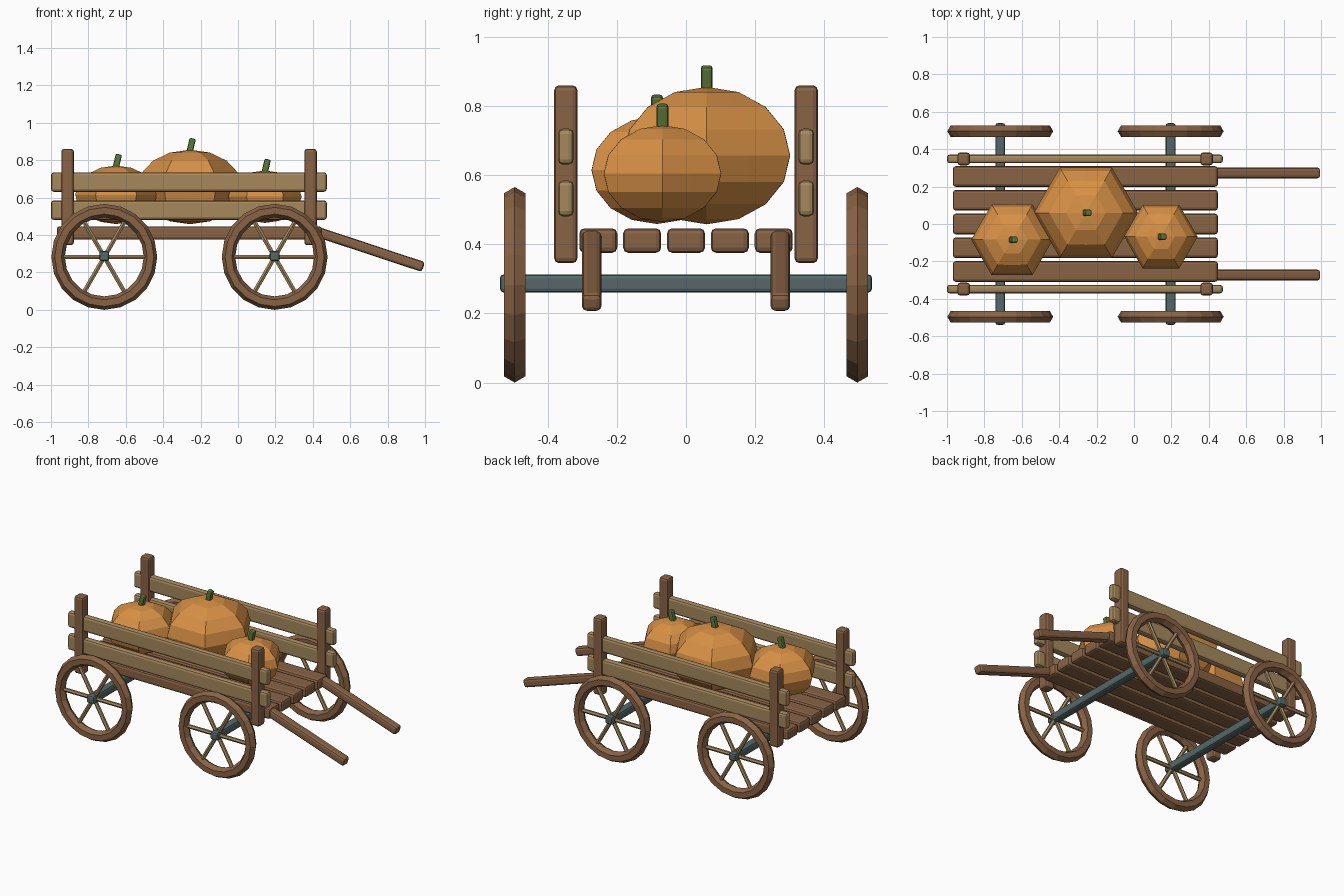
import bpy, bmesh
from math import pi, sin, cos, radians
from mathutils import Matrix, Vector

if "Cube" in bpy.data.objects:
    bpy.data.objects.remove(bpy.data.objects["Cube"])


def material(name, rgb):
    m = bpy.data.materials.new(name)
    m.diffuse_color = (*rgb, 1)
    m.use_nodes = True
    m.node_tree.nodes["Principled BSDF"].inputs["Base Color"].default_value = m.diffuse_color
    return m


WOOD = material("dark_wood", (0.25, 0.125, 0.06))
PALE = material("pale_wood", (0.38, 0.25, 0.11))
IRON = material("iron", (0.09, 0.14, 0.14))
ORANGE = material("orange_skin", (0.68, 0.28, 0.06))
GREEN = material("green_stem", (0.11, 0.19, 0.045))


def finish(bm, name, mat, matrix=Matrix()):
    bmesh.ops.recalc_face_normals(bm, faces=bm.faces)
    me = bpy.data.meshes.new(name)
    bm.to_mesh(me)
    bm.free()
    me.materials.append(mat)
    ob = bpy.data.objects.new(name, me)
    ob.matrix_world = matrix
    bpy.context.collection.objects.link(ob)
    return ob


def beam(name, mat, size, loc, tilt=0, bevel=0.015):
    """Box with softened edges, optionally tilted about y."""
    bm = bmesh.new()
    bmesh.ops.create_cube(bm, size=1, matrix=Matrix.Diagonal((*size, 1)))
    ob = finish(bm, name, mat, Matrix.Translation(loc) @ Matrix.Rotation(tilt, 4, 'Y'))
    mod = ob.modifiers.new("soft_edges", 'BEVEL')
    mod.width = bevel
    mod.segments = 2
    return ob


def rod(name, mat, radius, length, matrix, sides=6):
    bm = bmesh.new()
    bmesh.ops.create_cone(bm, cap_ends=True, segments=sides, radius1=radius,
                          radius2=radius, depth=length)
    return finish(bm, name, mat, matrix)


def ring(name, mat, major, minor, loc, n=20, k=6):
    """Faceted torus standing in the xz plane."""
    bm = bmesh.new()
    grid = []
    for i in range(n):
        a = 2 * pi * i / n
        row = []
        for j in range(k):
            b = 2 * pi * j / k
            r = major + minor * cos(b)
            row.append(bm.verts.new((r * cos(a), minor * sin(b), r * sin(a))))
        grid.append(row)
    for i in range(n):
        p, q = grid[i], grid[(i + 1) % n]
        for j in range(k):
            bm.faces.new((p[j], q[j], q[(j + 1) % k], p[(j + 1) % k]))
    return finish(bm, name, mat, Matrix.Translation(loc))


def pumpkin(name, x, y, z, radius):
    """Low-poly sphere, squashed, with six ridges; tilted stem on top."""
    bm = bmesh.new()
    bmesh.ops.create_uvsphere(bm, u_segments=12, v_segments=8, radius=1)
    for v in bm.verts:
        ang = Vector((v.co.x, v.co.y, 0))
        lobe = 1.0
        if ang.length > 1e-4:
            lobe = 1 + 0.07 * cos(6 * Vector((1, 0)).angle_signed(ang.to_2d()))
        v.co = Vector((v.co.x * lobe, v.co.y * lobe, v.co.z * 0.765)) * radius
    finish(bm, name, ORANGE, Matrix.Translation((x, y, z)))
    beam(name + "_stem", GREEN, (0.034, 0.034, 0.1),
         (x + 0.004, y, z + radius * 0.765 + 0.012), radians(13), 0.009)


# Bed planks
for i in range(5):
    beam("bed_plank", WOOD, (1.417, 0.11, 0.071), (-0.26, (i - 2) * 0.127, 0.411))

# Posts, side rails and pulling shafts, mirrored left and right
for s in (-1, 1):
    for x in (-0.911, 0.388):
        beam("corner_post", WOOD, (0.067, 0.068, 0.515), (x, s * 0.348, 0.603))
    for z in (0.533, 0.683):
        beam("side_rail", PALE, (1.475, 0.046, 0.104), (-0.2625, s * 0.348, z))
    beam("pulling_shaft", WOOD, (0.605, 0.057, 0.055), (0.704, s * 0.273, 0.324), radians(18.3))

# Axles and spoked wheels
for x in (-0.715, 0.196):
    beam("axle", IRON, (0.053, 1.078, 0.053), (x, 0, 0.287), 0, 0.012)
    for s in (-1, 1):
        hub = (x, s * 0.496, 0.283)
        ring("wheel_rim", WOOD, 0.247, 0.036, hub)
        for k in range(3):
            rod("wheel_spoke", PALE, 0.013, 0.48,
                Matrix.Translation(hub) @ Matrix.Rotation(pi / 2 + k * pi / 3, 4, 'Y'))

# Pumpkin load
pumpkin("large_pumpkin", -0.257, 0.06, 0.657, 0.26)
pumpkin("medium_pumpkin", -0.652, -0.084, 0.615, 0.204)
pumpkin("small_pumpkin", 0.144, -0.068, 0.605, 0.183)
